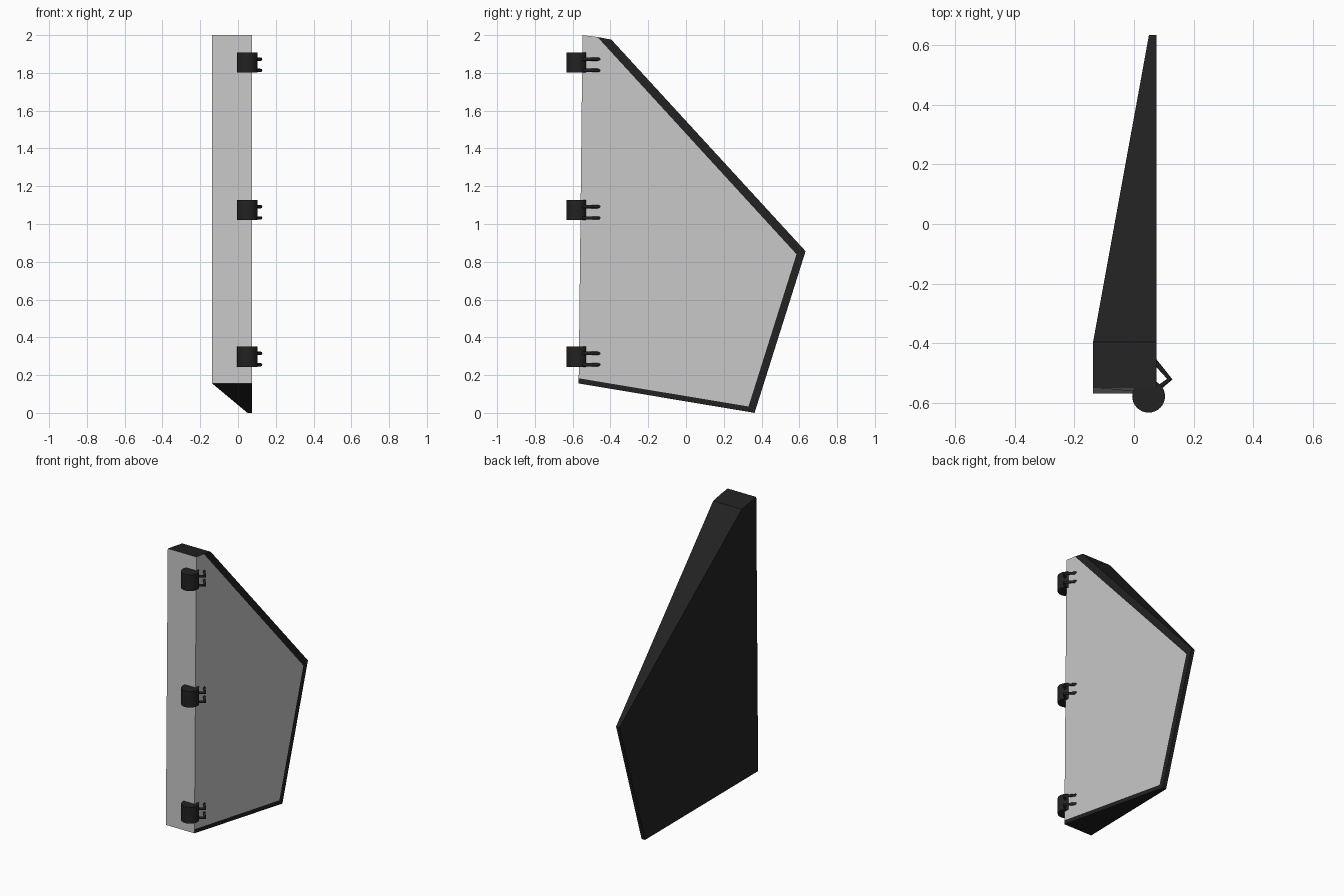
import bpy
import bmesh

cube = bpy.data.objects.get("Cube")
if cube:
    bpy.data.objects.remove(cube, do_unlink=True)


def make_material(name, value):
    mat = bpy.data.materials.new(name)
    mat.use_nodes = True
    colour = (value, value, value, 1)
    mat.diffuse_color = colour
    bsdf = next(n for n in mat.node_tree.nodes if n.type == 'BSDF_PRINCIPLED')
    bsdf.inputs["Base Color"].default_value = colour
    return mat


dark = make_material("dark_rubber", 0.016)
grey = make_material("light_grey", 0.58)

# Tapered panel body: flat outer side, slanted inner side, framed grey inset
OUTER_X, INNER_X, TIP_X = 0.075, -0.137, 0.05
outline = [(-0.548, 2.0), (-0.395, 1.976), (0.633, 0.856), (0.363, 0.0), (-0.568, 0.156)]
inset = [(-0.469, 1.99), (0.585, 0.84), (0.331, 0.034), (-0.568, 0.183)]
depths = [INNER_X, INNER_X, TIP_X, TIP_X, INNER_X]

bm = bmesh.new()
outer = [bm.verts.new((OUTER_X, y, z)) for y, z in outline]
inner = [bm.verts.new((x, y, z)) for x, (y, z) in zip(depths, outline)]
frame = [bm.verts.new((OUTER_X, y, z)) for y, z in inset]

bm.faces.new([outer[0]] + frame).material_index = 1
for i in range(3):
    bm.faces.new((frame[i], outer[i + 1], outer[i + 2], frame[i + 1]))
    bm.faces.new((outer[i + 1], inner[i + 1], inner[i + 2], outer[i + 2]))
bm.faces.new((outer[0], inner[0], inner[1], outer[1], frame[0]))
bm.faces.new((outer[0], frame[3], outer[4], inner[4], inner[0])).material_index = 1
bm.faces.new((inner[0], inner[4], inner[1]))
bm.faces.new(inner[1:])
bmesh.ops.recalc_face_normals(bm, faces=bm.faces)

mesh = bpy.data.meshes.new("panel_body")
bm.to_mesh(mesh)
bm.free()
mesh.materials.append(dark)
mesh.materials.append(grey)
bpy.context.collection.objects.link(bpy.data.objects.new("panel_body", mesh))


# Bent round bar that ties a hinge barrel to the panel
def add_hook(name, z):
    curve = bpy.data.curves.new(name, 'CURVE')
    curve.dimensions = '3D'
    curve.bevel_depth = 0.009
    curve.bevel_resolution = 2
    curve.use_fill_caps = True
    path = [(0.065, -0.455), (0.12, -0.52), (0.075, -0.555)]
    spline = curve.splines.new('POLY')
    spline.points.add(len(path) - 1)
    for point, (x, y) in zip(spline.points, path):
        point.co = (x, y, z, 1)
    curve.materials.append(dark)
    bpy.context.collection.objects.link(bpy.data.objects.new(name, curve))


# Three hinges along the front edge
for label, z in (("lower", 0.297), ("middle", 1.074), ("upper", 1.855)):
    bpy.ops.mesh.primitive_cylinder_add(vertices=32, radius=0.055, depth=0.108,
                                        location=(0.049, -0.577, z))
    barrel = bpy.context.object
    barrel.name = label + "_hinge_barrel"
    barrel.data.materials.append(dark)
    bpy.ops.object.shade_smooth_by_angle()
    add_hook(label + "_hinge_top_hook", z + 0.018)
    add_hook(label + "_hinge_bottom_hook", z - 0.042)
